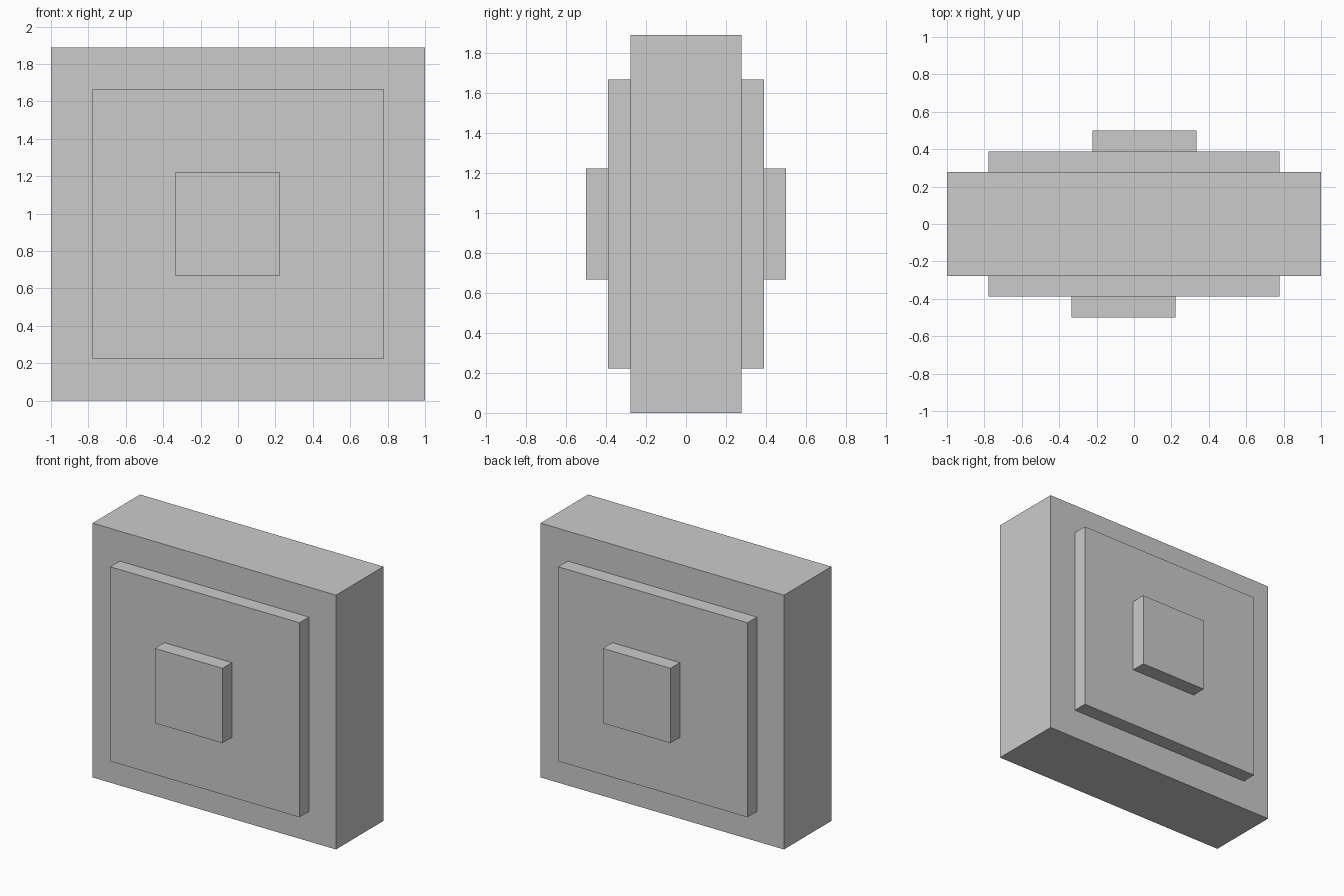
import bpy

if "Cube" in bpy.data.objects:
    bpy.data.objects.remove(bpy.data.objects["Cube"])

U = 1 / 9  # grid unit of the model


def box(name, x, y, z):
    """Box spanning the given (min, max) ranges, in grid units."""
    spans = (x, y, z)
    bpy.ops.mesh.primitive_cube_add(size=1, location=[(a + b) / 2 * U for a, b in spans])
    obj = bpy.context.object
    obj.name = name
    obj.scale = [(b - a) * U for a, b in spans]
    bpy.ops.object.transform_apply(location=False, rotation=False, scale=True)
    return obj


# Main slab
box("body", (-9, 9), (-2.5, 2.5), (0, 17))

# Raised panel and button on each face; the back is the front turned half round
for side, s in (("front", 1), ("back", -1)):
    box(f"{side}_panel", (-7, 7), sorted((-2.5 * s, -3.5 * s)), (2, 15))
    box(f"{side}_button", sorted((-3 * s, 2 * s)), sorted((-3.5 * s, -4.5 * s)), (6, 11))
